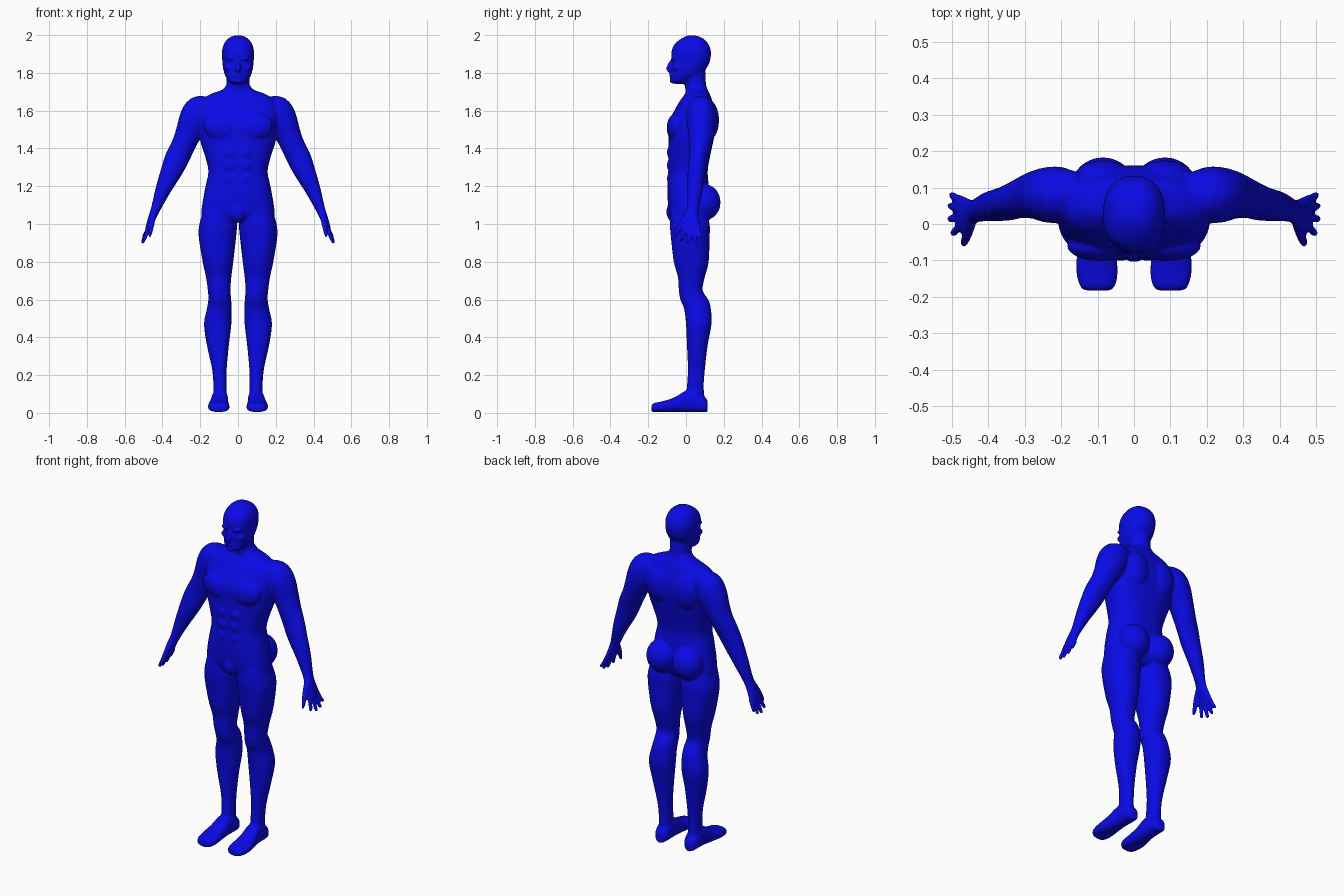
import bpy, bmesh, math
from mathutils import Vector, Matrix

bm = bmesh.new()
X, Y, Z = Vector((1, 0, 0)), Vector((0, 1, 0)), Vector((0, 0, 1))


def smooth_rows(rows, steps=4):
    """Catmull-Rom interpolation between rows of numbers."""
    out = []
    for i in range(len(rows) - 1):
        p0, p1, p2, p3 = (rows[min(max(j, 0), len(rows) - 1)] for j in range(i - 1, i + 3))
        for k in range(steps):
            t = k / steps
            out.append([0.5 * (2 * b + (c - a) * t + (2 * a - 5 * b + 4 * c - d) * t * t
                               + (3 * b - a - 3 * c + d) * t ** 3)
                        for a, b, c, d in zip(p0, p1, p2, p3)])
    return out + [list(rows[-1])]


def loft(rings, power=2.0, n=32):
    """Closed skin over superellipse rings (centre, u axis, v axis, half u, half v)."""
    loops = []
    for c, u, v, a, b in rings:
        loop = []
        for i in range(n):
            t = 2 * math.pi * i / n
            cu, sv = math.cos(t), math.sin(t)
            pu = math.copysign(abs(cu) ** (2 / power), cu)
            pv = math.copysign(abs(sv) ** (2 / power), sv)
            loop.append(bm.verts.new(c + u * a * pu + v * b * pv))
        loops.append(loop)
    for l0, l1 in zip(loops, loops[1:]):
        for i in range(n):
            j = (i + 1) % n
            bm.faces.new((l0[i], l0[j], l1[j], l1[i]))
    bm.faces.new(loops[0][::-1])
    bm.faces.new(loops[-1])


def upright(rows, s=1, power=2.2):
    """Loft of level rings given as z, x min, x max, y front, y back."""
    loft([(Vector((s * (x0 + x1) / 2, (f + b) / 2, z)), X, Y, (x1 - x0) / 2, (b - f) / 2)
          for z, x0, x1, f, b in smooth_rows(rows)], power)


def limb(rows, s=1):
    """Loft along a path given as x, y, z, half width, half depth."""
    rows = smooth_rows(rows)
    pts = [Vector((s * r[0], r[1], r[2])) for r in rows]
    rings = []
    for i, r in enumerate(rows):
        d = pts[min(i + 1, len(pts) - 1)] - pts[max(i - 1, 0)]
        u = d.cross(Y).normalized()
        rings.append((pts[i], u, u.cross(d).normalized(), r[3], r[4]))
    loft(rings, n=24)


def blob(c, r, s=1, tilt=0):
    m = (Matrix.Translation((s * c[0], c[1], c[2])) @ Matrix.Rotation(s * tilt, 4, 'Y')
         @ Matrix.Diagonal((*r, 1)))
    bmesh.ops.create_uvsphere(bm, u_segments=24, v_segments=14, radius=1, matrix=m)


def centred(rows):
    return [(z, -w, w, f, b) for z, w, f, b in rows]


# torso
upright(centred([
    (1.735, .062, .005, .105), (1.71, .085, .0, .115), (1.69, .14, -.005, .125),
    (1.655, .195, -.03, .138), (1.60, .21, -.062, .155), (1.53, .21, -.092, .16),
    (1.44, .20, -.092, .145), (1.36, .175, -.094, .128), (1.28, .157, -.094, .115),
    (1.2, .172, -.098, .12), (1.1, .19, -.095, .12), (1.04, .19, -.08, .11),
    (1.01, .13, -.05, .09)]), power=2.4)
# neck
upright(centred([(1.64, .07, .01, .12), (1.72, .062, -.005, .108),
                 (1.77, .06, -.008, .104), (1.85, .058, -.005, .1)]), power=2)
# skull and jaw
upright(centred([
    (1.742, .025, -.062, -.01), (1.752, .045, -.078, .02), (1.775, .063, -.08, .06),
    (1.80, .073, -.077, .09), (1.83, .08, -.077, .112), (1.86, .083, -.073, .126),
    (1.89, .085, -.078, .132), (1.92, .084, -.075, .131), (1.95, .076, -.062, .12),
    (1.975, .06, -.035, .1), (1.99, .04, -.01, .075), (1.998, .018, .01, .05)]), power=2.3)
# nose, lips, chin
limb([(0, -.07, 1.87, .008, .01), (0, -.083, 1.845, .011, .013),
      (0, -.091, 1.82, .015, .014), (0, -.08, 1.808, .012, .01)])
blob((0, -.078, 1.788), (.024, .011, .007))
blob((0, -.076, 1.775), (.02, .011, .006))
blob((0, -.073, 1.756), (.022, .014, .012))

for s in (1, -1):
    # brow and cheekbone
    blob((.034, -.066, 1.876), (.028, .014, .009), s)
    blob((.048, -.05, 1.828), (.024, .02, .016), s)
    # chest, shoulder blade, buttock
    blob((.09, -.06, 1.51), (.095, .042, .07), s, -.25)
    blob((.085, .115, 1.55), (.085, .06, .11), s)
    blob((.085, .10, 1.115), (.088, .083, .095), s)
    # abdominal muscles
    for z in (1.24, 1.31, 1.38):
        blob((.038, -.082, z), (.036, .019, .034), s)
    # leg
    upright([
        (1.10, .02, .175, -.08, .10), (1.0, .006, .204, -.085, .125),
        (.93, .01, .208, -.08, .125), (.8, .025, .187, -.065, .12),
        (.72, .035, .17, -.043, .10), (.65, .04, .16, -.038, .088),
        (.60, .036, .157, -.03, .118), (.55, .034, .165, -.01, .132),
        (.47, .035, .18, .0, .135), (.36, .048, .165, .005, .115),
        (.23, .06, .137, .01, .10), (.14, .061, .13, .005, .094),
        (.05, .063, .128, .0, .10)], s)
    # foot, as rings along its length: y, centre x, half width, top height
    foot = [(.115, .095, .02, .06), (.10, .095, .036, .085), (.05, .095, .042, .12),
            (0, .097, .044, .118), (-.05, .1, .05, .088), (-.1, .102, .056, .068),
            (-.14, .101, .056, .058), (-.17, .1, .048, .052), (-.182, .1, .036, .042)]
    loft([(Vector((s * x, y, (h + .005) / 2)), X, Z, w, (h - .005) / 2)
          for y, x, w, h in smooth_rows(foot)], 2.6)
    # shoulder, arm and palm
    limb([(.14, .085, 1.625, .05, .055), (.195, .08, 1.60, .085, .075),
          (.228, .08, 1.55, .086, .077), (.262, .08, 1.48, .07, .068),
          (.288, .075, 1.42, .064, .06), (.322, .065, 1.35, .064, .05),
          (.35, .056, 1.285, .058, .047), (.395, .048, 1.185, .042, .041),
          (.434, .036, 1.085, .026, .032), (.454, .028, 1.035, .021, .042),
          (.474, .03, .985, .015, .049), (.48, .031, .967, .011, .046)], s)
    # fingers and thumb: root y, tip x, y, z
    for y0, tx, ty, tz in ((-.005, .498, -.026, .908), (.018, .506, .014, .895),
                           (.042, .506, .05, .903), (.064, .502, .08, .925)):
        limb([(.47, y0, .99, .013, .013), ((.474 + tx) / 2, (y0 + ty) / 2, (.98 + tz) / 2, .011, .0115),
              (tx - .002, ty, tz + .008, .009, .01), (tx, ty, tz, .005, .005)], s)
    limb([(.448, .005, 1.045, .016, .018), (.456, -.025, 1.0, .014, .015),
          (.464, -.048, .955, .011, .012), (.468, -.06, .93, .006, .006)], s)

# groin
blob((0, -.062, 1.065), (.045, .042, .058))

# fuse all parts into one smooth skin
bmesh.ops.recalc_face_normals(bm, faces=bm.faces)
mesh = bpy.data.meshes.new("body")
bm.to_mesh(mesh)
bm.free()
body = bpy.data.objects.new("body", mesh)
bpy.context.collection.objects.link(body)
bpy.context.view_layer.objects.active = body
body.select_set(True)
fuse = body.modifiers.new("fuse", 'REMESH')
fuse.mode = 'VOXEL'
fuse.voxel_size = 0.006
fuse.use_smooth_shade = True
relax = body.modifiers.new("relax", 'SMOOTH')
relax.factor = 0.5
relax.iterations = 6
bpy.ops.object.convert(target='MESH')
bpy.ops.object.shade_smooth()

blue = bpy.data.materials.new("blue skin")
blue.diffuse_color = (0.003, 0.003, 0.8, 1)
body.data.materials.clear()
body.data.materials.append(blue)
